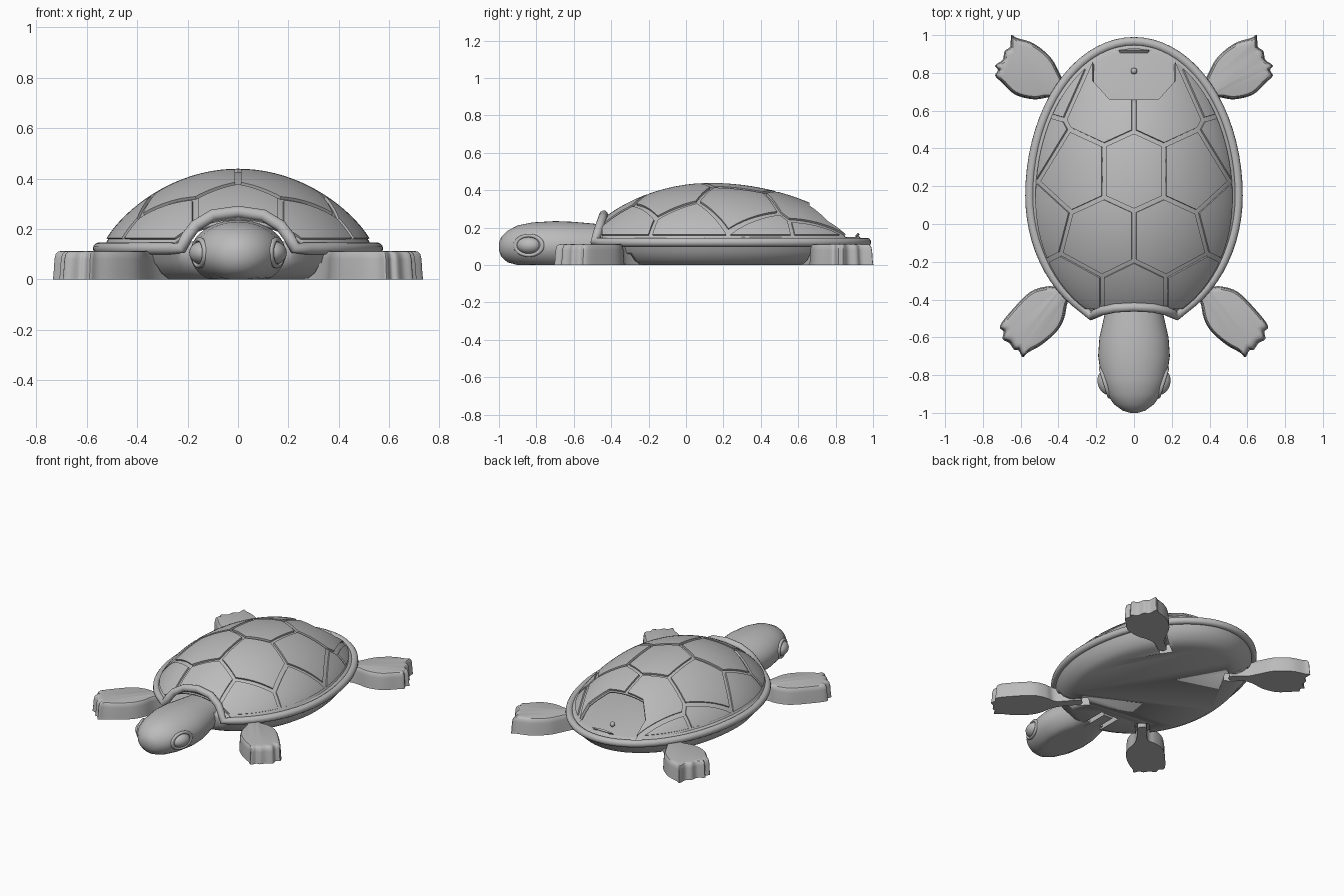
import bpy, bmesh, math
from mathutils import Vector, Matrix

cube = bpy.data.objects.get("Cube")
if cube:
    bpy.data.objects.remove(cube, do_unlink=True)

grey = bpy.data.materials.new("plain grey")
grey.use_nodes = True
grey.diffuse_color = (0.5, 0.5, 0.5, 1)
grey.node_tree.nodes["Principled BSDF"].inputs["Base Color"].default_value = (0.5, 0.5, 0.5, 1)


def finish(name, bm, angle=40):
    """Turn a bmesh into a smooth shaded object."""
    bmesh.ops.recalc_face_normals(bm, faces=bm.faces)
    mesh = bpy.data.meshes.new(name)
    bm.to_mesh(mesh)
    bm.free()
    mesh.materials.append(grey)
    ob = bpy.data.objects.new(name, mesh)
    bpy.context.collection.objects.link(ob)
    bpy.ops.object.select_all(action="DESELECT")
    ob.select_set(True)
    bpy.context.view_layer.objects.active = ob
    bpy.ops.object.shade_smooth_by_angle(angle=math.radians(angle))
    return ob


def loft(name, rings, angle=40):
    """Bridge closed rings of equal length and cap both ends."""
    bm = bmesh.new()
    rows = [[bm.verts.new(p) for p in ring] for ring in rings]
    n = len(rows[0])
    for a, b in zip(rows, rows[1:]):
        for i in range(n):
            j = (i + 1) % n
            bm.faces.new((a[i], a[j], b[j], b[i]))
    bm.faces.new(rows[0][::-1])
    bm.faces.new(rows[-1])
    return finish(name, bm, angle)


def smooth_loop(pts, steps=4):
    """Closed Catmull-Rom curve through the points."""
    out, n = [], len(pts)
    for i in range(n):
        a, b, c, d = (Vector(pts[(i + k) % n]) for k in (-1, 0, 1, 2))
        for s in range(steps):
            t = s / steps
            out.append(0.5 * (2 * b + (c - a) * t + (2 * a - 5 * b + 4 * c - d) * t * t
                              + (3 * b - a - 3 * c + d) * t ** 3))
    return out


def box(name, center, size, angle=0):
    bm = bmesh.new()
    m = Matrix.Translation(center) @ Matrix.Rotation(angle, 4, "Z") @ Matrix.Diagonal((*size, 1))
    bmesh.ops.create_cube(bm, size=1, matrix=m)
    return finish(name, bm)


# Egg shaped plan of the body
def plan(scale, z, n=96, front=-0.47):
    ring = []
    for i in range(n):
        t = math.tau * i / n
        s = math.sin(t)
        y = 0.15 + scale * s * (0.85 if s > 0 else 0.714)
        ring.append((0.575 * scale * math.cos(t), max(y, front), z))
    return ring


belly = loft("belly", [plan(0.80, 0), plan(0.87, 0.025), plan(0.93, 0.07),
                       plan(0.96, 0.12), plan(0.93, 0.14), plan(0.90, 0.15)])

# Hollow domed shell
HOLE = [(-.13, .66), (.13, .66), (.22, .76), (.22, .87), (.1, .92), (-.1, .92), (-.22, .87), (-.22, .76)]


def cut(bm, co, no, clear=True):
    bmesh.ops.bisect_plane(bm, geom=bm.verts[:] + bm.edges[:] + bm.faces[:], dist=1e-5,
                           plane_co=co, plane_no=no, clear_outer=clear)


def dome(limit, lift, n=96, rows=22):
    bm = bmesh.new()
    top = bm.verts.new((0, 0.13, 0.425 + lift))
    last = None
    for k in range(1, rows + 1):
        r = limit * math.sin(math.pi / 2 * k / rows)
        z = 0.12 + 0.305 * max(0, 1 - r * r) ** 0.78 + lift
        row = []
        for i in range(n):
            t = math.tau * i / n
            s = math.sin(t)
            row.append(bm.verts.new((0.535 * r * math.cos(t), 0.13 + r * s * (0.82 if s > 0 else 0.68), z)))
        for i in range(n):
            j = (i + 1) % n
            bm.faces.new((last[i], row[i], row[j], last[j]) if last else (top, row[i], row[j]))
        last = row
    cut(bm, (0, -0.45, 0), (0, -1, 0))
    return bm


def open_hole(bm):
    """Cut the rear opening out of a surface."""
    planes = []
    for a, b in zip(HOLE, HOLE[1:] + HOLE[:1]):
        co, no = Vector((*a, 0)), Vector((b[1] - a[1], a[0] - b[0], 0))
        planes.append((co, no))
        cut(bm, co, no, False)
    inside = [f for f in bm.faces if all((f.calc_center_median() - co).dot(no) < 0 for co, no in planes)]
    bmesh.ops.delete(bm, geom=inside, context="FACES")


base = dome(1.0, 0)
open_hole(base)
shell = finish("shell_dome", base)
wall = shell.modifiers.new("wall", "SOLIDIFY")
wall.thickness, wall.offset = 0.015, -1

# Raised plates of the shell, one per cell around each seed
half = [(.32, .28), (.16, -.07), (.55, .03), (.55, .42), (.16, .63), (.45, .76), (.34, -.40)]
seeds = [(0, .28), (0, -.40), (0, .98)] + half + [(-x, y) for x, y in half]
for k, seed in enumerate(seeds):
    bm = dome(0.975, 0.014)
    a = Vector((*seed, 0))
    for other in seeds:
        if other != seed and bm.faces:
            b = Vector((*other, 0))
            no = (b - a).normalized()
            cut(bm, (a + b) / 2 - no * 0.012, no)
    open_hole(bm)
    if not bm.faces:
        bm.free()
        continue
    bm.normal_update()
    edges = [e for e in bm.edges if e.is_boundary]
    normals = {v: v.normal.copy() for e in edges for v in e.verts}
    sink = [(v.co.copy(), n) for v, n in normals.items()]
    new = bmesh.ops.extrude_edge_only(bm, edges=edges)["geom"]
    for v in (g for g in new if isinstance(g, bmesh.types.BMVert)):
        n = min(sink, key=lambda p: (p[0] - v.co).length_squared)[1]
        v.co -= n * 0.02
    finish("shell_plate_%d" % (k + 1), bm, 35)

# Rolled rim that rises into a collar over the neck
path = [p for p in plan(0.96, 0.122, 72, -9) if p[1] > -0.45]
path.sort(key=lambda p: math.atan2(p[0], p[1] - 0.15))
right = [(.225, -.487, .125), (.205, -.475, .165), (.17, -.46, .212), (.1, -.445, .254)]
path += right + [(0, -.44, .268)] + [(-x, y, z) for x, y, z in right[::-1]]
curve = bpy.data.curves.new("shell_rim", "CURVE")
curve.dimensions = "3D"
curve.bevel_depth = 0.024
curve.bevel_resolution = 4
spline = curve.splines.new("POLY")
spline.points.add(len(path) - 1)
for point, co in zip(spline.points, path):
    point.co = (*co, 1)
spline.use_cyclic_u = True
spline.use_smooth = True
curve.materials.append(grey)
bpy.context.collection.objects.link(bpy.data.objects.new("shell_rim", curve))

# Small pin on the floor of the opening
bm = bmesh.new()
bmesh.ops.create_uvsphere(bm, u_segments=16, v_segments=10, radius=0.017,
                          matrix=Matrix.Translation((0, 0.81, 0.165)))
finish("floor_pin", bm)

# Flippers with scalloped toes and a narrow stem under the body
FRONT = [(.46, -.33), (.55, -.36), (.65, -.46), (.71, -.54), (.69, -.57), (.695, -.61), (.66, -.63),
         (.635, -.665), (.61, -.67), (.59, -.705), (.56, -.68), (.49, -.64), (.41, -.57), (.37, -.50),
         (.35, -.41), (.31, -.34), (.24, -.25), (.28, -.21), (.35, -.29), (.40, -.33)]
BACK = [(.45, .67), (.53, .66), (.63, .685), (.70, .75), (.735, .785), (.72, .815), (.735, .84),
        (.695, .87), (.685, .915), (.655, .94), (.65, 1.0), (.62, .985), (.53, .955), (.44, .88),
        (.39, .79), (.35, .72), (.27, .65), (.30, .61), (.38, .66)]


def flipper(name, pts, side):
    loop = smooth_loop([(side * x, y) for x, y in pts])
    mid = sum(loop, Vector((0, 0))) / len(loop)
    rings = []
    for s, z in ((1, 0), (.985, .02), (.965, .08), (.94, .1), (.89, .11), (.8, .113)):
        rings.append([(*(mid + (p - mid) * s), z) for p in loop])
    loft(name, rings)


def slot(center, size, angle):
    """Recess in the underside of the belly."""
    cutter = box("slot_cutter", center, size, angle)
    cutter.hide_render = True
    cutter.hide_set(True)
    mod = belly.modifiers.new("slot", "BOOLEAN")
    mod.operation, mod.object, mod.solver = "DIFFERENCE", cutter, "EXACT"


for side, word in ((1, "left"), (-1, "right")):
    flipper("front_flipper_" + word, FRONT, side)
    flipper("back_flipper_" + word, BACK, side)
    slot((side * .29, -.26, 0), (.2, .09, .12), -side * .83)
    slot((side * .31, .66, 0), (.16, .09, .12), side * .6)

# Head and neck, flat underneath
rings = []
for y, w, top, low in ((-1, .02, .12, .08), (-.988, .06, .15, .045), (-.955, .105, .183, .015),
                       (-.9, .145, .212, -.005), (-.82, .172, .228, -.02), (-.7, .19, .235, -.03),
                       (-.6, .183, .231, -.03), (-.5, .16, .222, -.02), (-.4, .14, .21, 0)):
    mid, high = (top + low) / 2, (top - low) / 2
    rings.append([(w * math.cos(math.tau * i / 40), y,
                   max(0, mid + high * math.sin(math.tau * i / 40))) for i in range(40)])
loft("head", rings)
slot((0, -.36, 0), (.14, .24, .12), 0)
box("neck_stem", (0, -.36, .04), (.07, .2, .08))

# Eyes with raised lids
for side, word in ((1, "left"), (-1, "right")):
    bm = bmesh.new()
    place = Matrix.Translation((side * .145, -.84, .105)) @ Matrix.Rotation(side * -.3, 4, "Z")
    bmesh.ops.create_uvsphere(bm, u_segments=24, v_segments=16, radius=1,
                              matrix=place @ Matrix.Diagonal((.047, .066, .045, 1)))
    finish("eye_" + word, bm)
    bpy.ops.mesh.primitive_torus_add(major_radius=.062, minor_radius=.011, major_segments=32, minor_segments=10)
    lid = bpy.context.object
    lid.name = "eyelid_" + word
    lid.matrix_world = (Matrix.Translation((side * .153, -.84, .105)) @ Matrix.Rotation(side * -.3, 4, "Z")
                        @ Matrix.Rotation(math.pi / 2, 4, "Y") @ Matrix.Diagonal((.85, 1.2, 1, 1)))
    lid.data.materials.append(grey)
    bpy.ops.object.shade_smooth_by_angle(angle=math.radians(40))
